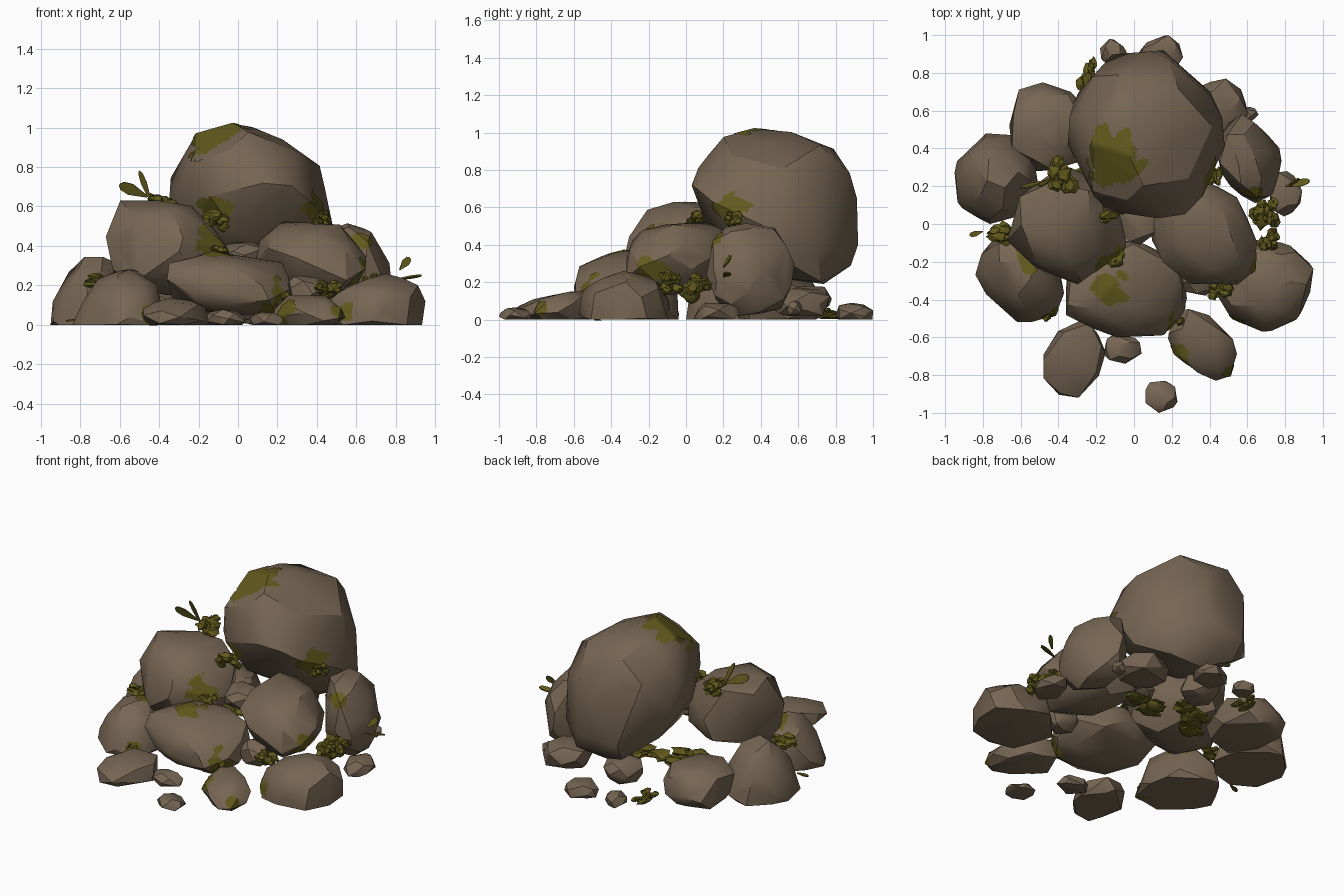
import bpy, bmesh, math, random
from mathutils import Vector, Matrix, noise

if "Cube" in bpy.data.objects:
    bpy.data.objects.remove(bpy.data.objects["Cube"])


def material(name, rgb):
    m = bpy.data.materials.new(name)
    m.diffuse_color = (*rgb, 1)
    m.use_nodes = True
    m.node_tree.nodes["Principled BSDF"].inputs["Base Color"].default_value = m.diffuse_color
    return m


STONE = material("brown_stone", (0.18, 0.13, 0.085))
MOSS = material("olive_moss", (0.122, 0.102, 0.012))
hulls = {}


def finish(bm, name, mat, angle=30):
    # smooth shading with sharp edges kept
    bm.normal_update()
    for f in bm.faces:
        f.smooth = True
    for e in bm.edges:
        e.smooth = len(e.link_faces) == 2 and e.calc_face_angle(0) < math.radians(angle)
    me = bpy.data.meshes.new(name)
    bm.to_mesh(me)
    bm.free()
    me.materials.append(mat)
    ob = bpy.data.objects.new(name, me)
    bpy.context.collection.objects.link(ob)
    return ob


def rock(name, xr, yr, zr, seed, n=38, flat=1.0, lean=(0, 0), under=None, taper=0, skew=0, p=2.7):
    """Faceted convex stone that exactly fills the given x, y and z ranges."""
    rnd = random.Random(seed)
    spin = Matrix.Rotation(rnd.uniform(0, 6.28), 3, 'Z')
    pts = []
    for i in range(n):
        z = 1 - 2 * (i + 0.5) / n
        a = i * 2.39996 + rnd.uniform(-0.3, 0.3)
        s = math.sqrt(1 - z * z)
        d = Vector((s * math.cos(a), s * math.sin(a), z))
        r = sum(abs(c) ** p for c in d) ** (-1 / p) * rnd.uniform(0.92, 1.05)
        v = spin @ (d * r)
        v.z = max(v.z, -flat)
        k = 1 - taper * v.z
        sl = under if under and v.z < 0 else lean
        v = Vector((v.x * k + skew * v.y, v.y * k, v.z + sl[0] * v.x + sl[1] * v.y))
        pts.append(v)
    lo = [min(v[k] for v in pts) for k in range(3)]
    hi = [max(v[k] for v in pts) for k in range(3)]
    bm = bmesh.new()
    for v in pts:
        bm.verts.new([r[0] + (v[k] - lo[k]) / (hi[k] - lo[k]) * (r[1] - r[0])
                      for k, r in enumerate((xr, yr, zr))])
    res = bmesh.ops.convex_hull(bm, input=bm.verts)
    loose = [g for g in res["geom_interior"] if isinstance(g, bmesh.types.BMVert)]
    bmesh.ops.delete(bm, geom=loose, context='VERTS')
    bmesh.ops.recalc_face_normals(bm, faces=bm.faces)
    ob = finish(bm, name, STONE)
    hulls[name] = ob.data


def moss_patch(rock_name, centre, radius):
    """Thin ragged moss skin lying on a stone."""
    bm = bmesh.new()
    bm.from_mesh(hulls[rock_name])
    bmesh.ops.triangulate(bm, faces=bm.faces)
    bmesh.ops.subdivide_edges(bm, edges=bm.edges, cuts=11, use_grid_fill=True)
    bm.normal_update()
    c = Vector(centre)
    c = min((v.co for v in bm.verts), key=lambda q: (q - c).length).copy()
    gone = [f for f in bm.faces if (f.calc_center_median() - c).length >
            radius * (0.85 + 0.6 * noise.noise(f.calc_center_median() * 14))]
    bmesh.ops.delete(bm, geom=gone, context='FACES')
    for v in bm.verts:
        v.co += v.normal * 0.004
    finish(bm, rock_name + "_moss", MOSS)


def moss_clump(centre, size, seed):
    """Crumpled tuft made of a few torn blobs."""
    rnd = random.Random(seed)
    bm = bmesh.new()
    for _ in range(8):
        off = Vector([rnd.uniform(-s, s) * 0.7 for s in size])
        g = bmesh.ops.create_icosphere(bm, subdivisions=2, radius=1)
        sc = rnd.uniform(0.35, 0.6)
        for v in g["verts"]:
            k = sc * (1 + 0.7 * noise.noise(v.co * 1.8 + off * 90))
            v.co = Vector(centre) + off + Vector([v.co[i] * size[i] * k for i in range(3)])
            v.co.z = max(v.co.z, 0.003)
    finish(bm, "moss_clump", MOSS)


def leaf(base, tip, width, face=(0.1, 1, 0.2)):
    """Thin pointed blade, flat towards the face direction."""
    a, b = Vector(base), Vector(tip)
    d = b - a
    side = d.cross(Vector(face)).normalized() * width
    up = d.cross(side).normalized() * 0.004
    bm = bmesh.new()
    for t, w in ((0, 0.15), (0.6, 1), (0.9, 0.75), (1, 0.2)):
        for s in (-1, 1):
            for h in (-1, 1):
                bm.verts.new(a + d * t + side * (s * w / 2) + up * h)
    bmesh.ops.convex_hull(bm, input=bm.verts)
    finish(bm, "leaf", MOSS)


# stacked boulders
rock("top_boulder", (-0.35, 0.48), (0.03, 0.92), (0.19, 1.02), 3, 46,
     lean=(-0.14, 0.0), under=(-0.12, -0.4), taper=0.06, p=2.35)
rock("upper_left_boulder", (-0.67, -0.04), (-0.32, 0.3), (0.15, 0.63), 5, lean=(-0.25, 0.15), under=(0, 0.1), p=3)
rock("upper_right_boulder", (0.08, 0.65), (-0.32, 0.24), (0.13, 0.525), 8, lean=(-0.1, 0.1), skew=-0.25)
rock("front_boulder", (-0.36, 0.28), (-0.6, -0.08), (0.05, 0.37), 11, lean=(-0.15, 0.25))
rock("right_boulder", (0.43, 0.78), (0.11, 0.58), (0.02, 0.515), 14, lean=(-0.3, 0), under=(0, 0), skew=-0.2, p=3)
# ground stones
rock("far_left_stone", (-0.95, -0.5), (0, 0.48), (0, 0.345), 17, flat=0.2, lean=(0.08, 0), under=(0, 0), taper=0.22)
rock("front_left_stone", (-0.84, -0.37), (-0.52, -0.04), (0, 0.28), 20, flat=0.25,
     lean=(0.1, 0.1), under=(0, 0), taper=0.2, skew=-0.2)
rock("front_right_stone", (0.44, 0.95), (-0.57, -0.08), (0, 0.26), 23, flat=0.35, lean=(0.15, 0), under=(0, 0), taper=0.1)
rock("back_left_stone", (-0.66, -0.24), (0.28, 0.75), (0, 0.22), 26, flat=0.5)
rock("back_right_stone", (0.3, 0.6), (0.46, 0.77), (0.02, 0.17), 29, 26, flat=0.7, p=4)
rock("back_middle_stone", (-0.1, 0.14), (0.52, 0.78), (0.02, 0.18), 32, 26, p=3.2)
# small stones
rock("back_pebble", (0.03, 0.26), (0.8, 1.0), (0, 0.09), 35, 22, flat=0.4)
rock("back_left_pebble", (-0.18, -0.04), (0.84, 0.98), (0, 0.08), 38, 20, flat=0.5)
rock("right_pebble", (0.72, 0.89), (0.04, 0.28), (0, 0.09), 41, 22, flat=0.4)
rock("flat_front_stone", (-0.48, -0.15), (-0.92, -0.51), (0, 0.135), 44, 28, flat=0.5, lean=(0, 0.3), under=(0, 0), skew=0.15)
rock("front_pebble", (-0.16, 0.04), (-0.74, -0.58), (0, 0.08), 47, 20, flat=0.5)
rock("foremost_pebble", (0.06, 0.23), (-1.0, -0.83), (0, 0.065), 50, 20, flat=0.5)
rock("front_right_pebble", (0.18, 0.545), (-0.83, -0.45), (0, 0.15), 53, 26, flat=0.5,
     lean=(0, 0.3), under=(0, 0), skew=-0.4)
rock("centre_wedge_stone", (-0.09, 0.15), (-0.11, 0.14), (0.28, 0.42), 56, 22)
rock("gap_stone", (0.24, 0.43), (-0.38, -0.2), (0.09, 0.25), 59, 22)
rock("rear_edge_pebble", (0.54, 0.66), (0.54, 0.62), (0.02, 0.1), 62, 16)

# moss skins on the stones
for name, c, r in (
        ("top_boulder", (-0.13, 0.34, 1.0), 0.18),
        ("top_boulder", (0.43, 0.22, 0.6), 0.1),
        ("top_boulder", (-0.14, 0.12, 0.57), 0.1),
        ("upper_left_boulder", (-0.15, -0.2, 0.42), 0.1),
        ("front_boulder", (-0.15, -0.34, 0.37), 0.11),
        ("front_boulder", (0.2, -0.5, 0.13), 0.1),
        ("upper_right_boulder", (0.6, -0.18, 0.27), 0.1),
        ("right_boulder", (0.62, 0.14, 0.44), 0.06),
        ("front_left_stone", (-0.55, -0.16, 0.27), 0.1),
        ("front_left_stone", (-0.43, -0.48, 0.05), 0.06),
        ("front_right_pebble", (0.24, -0.69, 0.07), 0.07),
        ("front_right_pebble", (0.5, -0.77, 0.06), 0.05),
        ("front_right_stone", (0.56, -0.5, 0.06), 0.05)):
    moss_patch(name, c, r)

# moss tufts in the gaps
for i, (c, s) in enumerate((
        ((-0.37, 0.27, 0.61), (0.08, 0.09, 0.05)),
        ((-0.12, 0.07, 0.53), (0.07, 0.06, 0.06)),
        ((-0.1, -0.16, 0.37), (0.06, 0.06, 0.03)),
        ((0.7, 0.07, 0.16), (0.07, 0.08, 0.07)),
        ((0.72, -0.08, 0.2), (0.05, 0.06, 0.05)),
        ((0.46, -0.35, 0.18), (0.07, 0.06, 0.05)),
        ((0.2, -0.48, 0.12), (0.06, 0.05, 0.05)),
        ((-0.66, -0.05, 0.22), (0.1, 0.05, 0.04)),
        ((-0.45, -0.46, 0.05), (0.04, 0.05, 0.04)),
        ((-0.25, 0.79, 0.03), (0.05, 0.09, 0.03)),
        ((-0.18, 0.3, 0.11), (0.15, 0.13, 0.05)),
        ((0.2, 0.3, 0.09), (0.13, 0.1, 0.04)),
        ((0.43, 0.25, 0.54), (0.04, 0.05, 0.04)))):
    moss_clump(c, s, i + 1)

# sprouting leaves
leaf((-0.46, 0.23, 0.65), (-0.6, 0.19, 0.71), 0.06)
leaf((-0.44, 0.24, 0.62), (-0.5, 0.2, 0.78), 0.03)
leaf((0.82, 0.2, 0.28), (0.87, 0.24, 0.34), 0.04)
leaf((0.8, 0.2, 0.23), (0.93, 0.23, 0.25), 0.04, (0, 0.3, 1))
leaf((-0.8, -0.04, 0.03), (-0.87, -0.06, 0.02), 0.03, (0, 0, 1))
